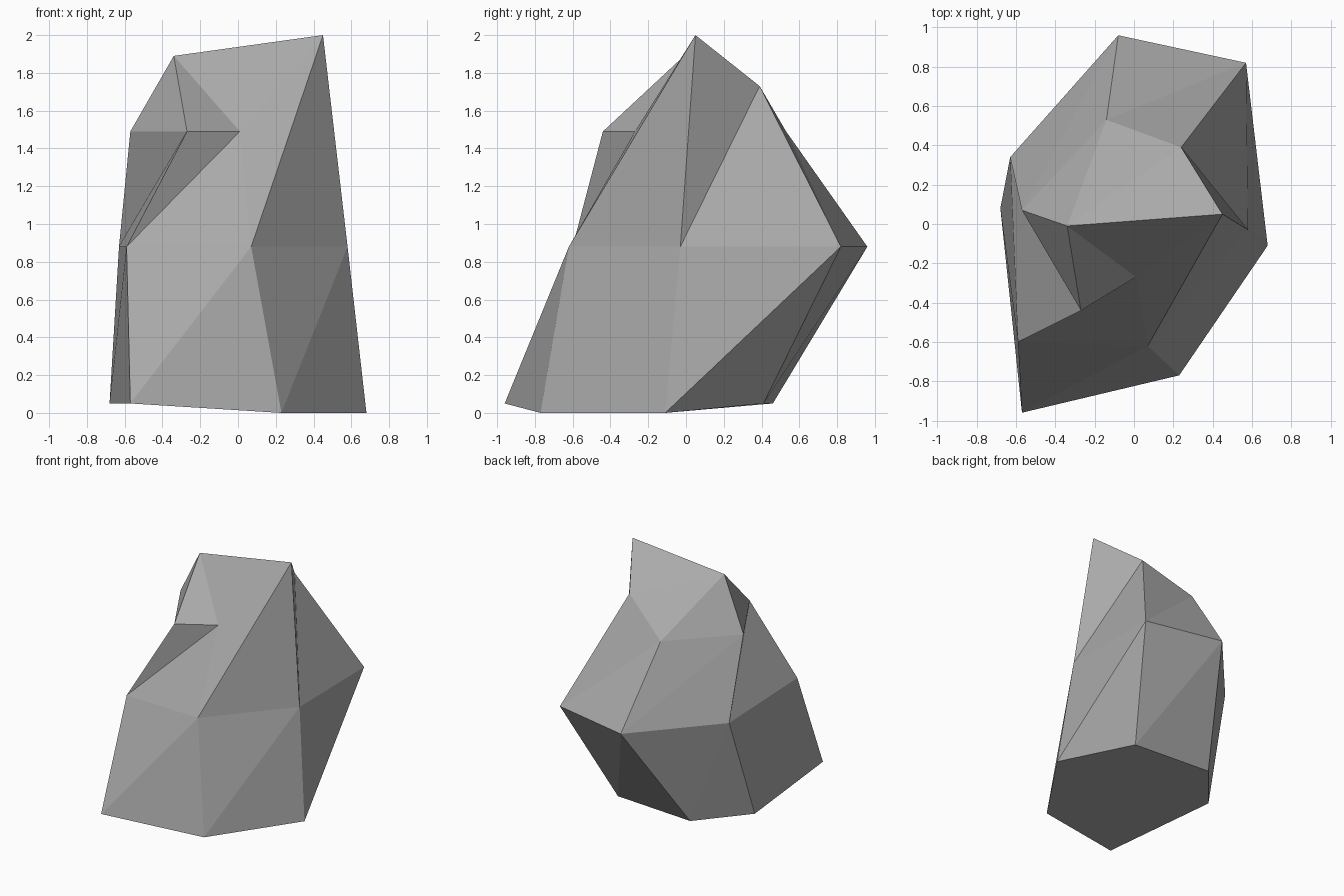
import bpy
import bmesh

cube = bpy.data.objects.get("Cube")
if cube:
    bpy.data.objects.remove(cube, do_unlink=True)


def flat_material(name, colour):
    mat = bpy.data.materials.new(name)
    mat.use_nodes = True
    mat.diffuse_color = colour
    for node in mat.node_tree.nodes:
        if node.type == 'BSDF_PRINCIPLED':
            node.inputs["Base Color"].default_value = colour
            node.inputs["Roughness"].default_value = 1.0
    return mat


# Six-sided cross-sections, counter-clockwise from the front left corner
base = [(-.57, -.96, .05), (.23, -.77, 0), (.68, -.11, 0),
        (.33, .41, .05), (-.36, .46, .05), (-.68, .08, .05)]
waist = [(-.59, -.60, .88), (.07, -.62, .88), (.58, -.03, .88),
         (.57, .82, .88), (-.08, .96, .88), (-.63, .34, .88)]
shoulder = [(-.27, -.44, 1.49), (.01, -.27, 1.49), (.45, .05, 2),
            (.24, .39, 1.73), (-.14, .53, 1.49), (-.57, .07, 1.49)]
crown = (-.34, -.01, 1.89)

bm = bmesh.new()
rings = [[bm.verts.new(p) for p in ring] for ring in (base, waist, shoulder)]
tip = bm.verts.new(crown)

# Faceted sides, each panel split along the same diagonal
for low, high in zip(rings, rings[1:]):
    for i in range(len(low)):
        j = (i + 1) % len(low)
        bm.faces.new((low[i], low[j], high[j]))
        bm.faces.new((low[i], high[j], high[i]))

# Crown fan and underside
top = rings[-1]
for i in range(len(top)):
    bm.faces.new((top[i], top[(i + 1) % len(top)], tip))
bm.faces.new(rings[0][::-1])

mesh = bpy.data.meshes.new("rock")
bm.to_mesh(mesh)
bm.free()
mesh.materials.append(flat_material("stone grey", (.4, .4, .4, 1)))
rock = bpy.data.objects.new("rock", mesh)
bpy.context.collection.objects.link(rock)
